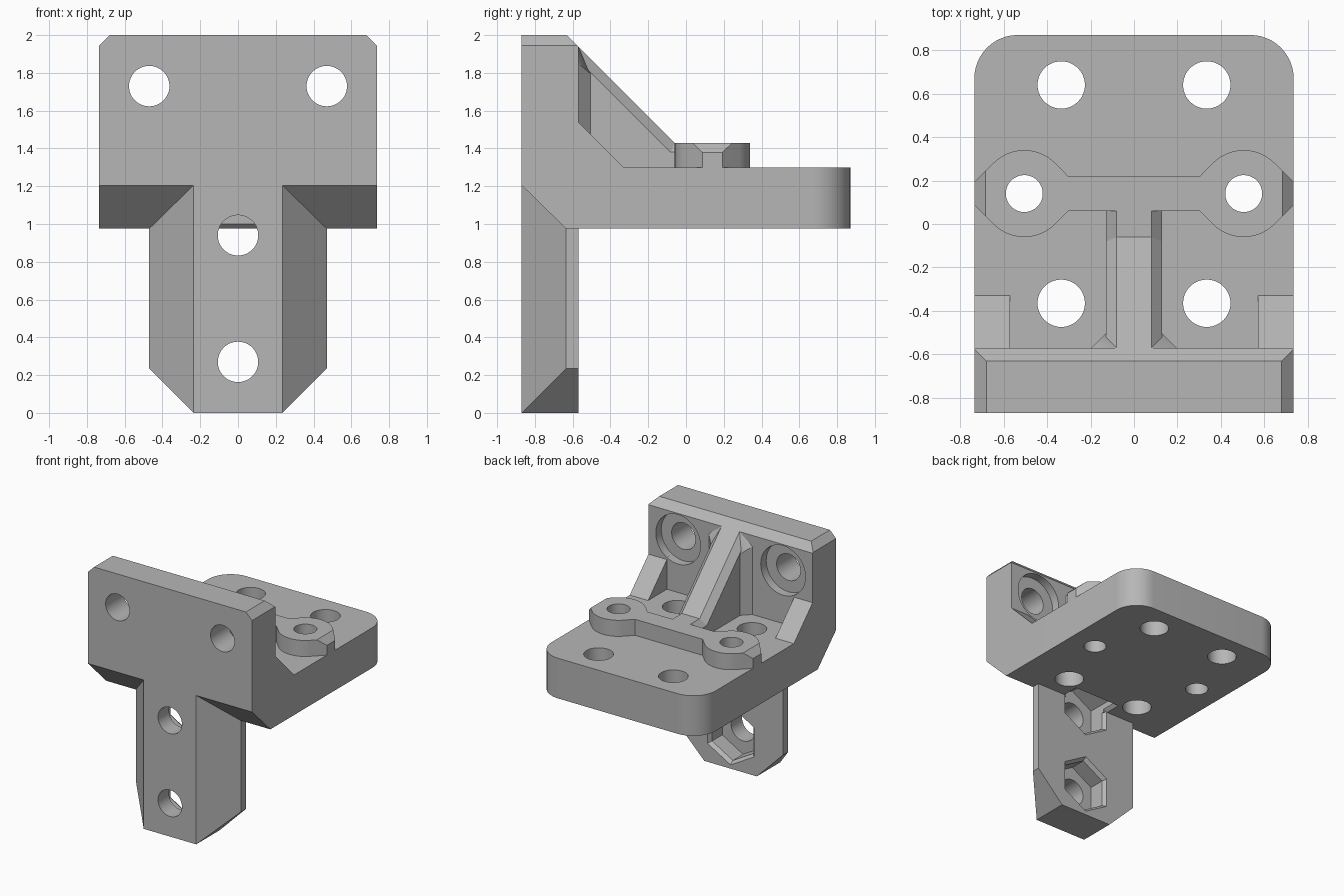
import bpy, bmesh, math
from mathutils import Vector

cube = bpy.data.objects.get("Cube")
if cube:
    bpy.data.objects.remove(cube, do_unlink=True)

GREY = (0.47, 0.47, 0.47, 1)
mat = bpy.data.materials.new("plain_grey")
mat.use_nodes = True
mat.diffuse_color = GREY
mat.node_tree.nodes["Principled BSDF"].inputs["Base Color"].default_value = GREY

W, FRONT, WALL, BACK = 0.735, -0.87, -0.57, 0.87
SHELF_TOP, SHELF_BOT = 1.30, 0.975


def place(axis, a, b, t):
    """Point (a, b) of a profile, set at t along the given axis."""
    return Vector({"x": (t, a, b), "y": (a, t, b), "z": (a, b, t)}[axis])


def finish(name, bm):
    bmesh.ops.recalc_face_normals(bm, faces=bm.faces)
    mesh = bpy.data.meshes.new(name)
    bm.to_mesh(mesh)
    bm.free()
    mesh.materials.append(mat)
    obj = bpy.data.objects.new(name, mesh)
    bpy.context.collection.objects.link(obj)
    return obj


def loft_bm(axis, sections):
    """Skin a row of (position, profile) sections and cap both ends."""
    bm = bmesh.new()
    rings = [[bm.verts.new(place(axis, a, b, t)) for a, b in pts] for t, pts in sections]
    n = len(rings[0])
    for r, s in zip(rings, rings[1:]):
        for i in range(n):
            j = (i + 1) % n
            bm.faces.new((r[i], r[j], s[j], s[i]))
    bm.faces.new(rings[0])
    bm.faces.new(rings[-1])
    return bm


def loft(name, axis, sections):
    return finish(name, loft_bm(axis, sections))


def prism(name, axis, pts, lo, hi):
    return loft(name, axis, [(lo, pts), (hi, pts)])


def ring(a, b, r, n=48, start=0.0):
    return [(a + r * math.cos(start + math.tau * i / n),
             b + r * math.sin(start + math.tau * i / n)) for i in range(n)]


def hull(name, points):
    bm = bmesh.new()
    for p in points:
        bm.verts.new(p)
    bmesh.ops.convex_hull(bm, input=bm.verts)
    bmesh.ops.dissolve_limit(bm, angle_limit=0.01, verts=bm.verts, edges=bm.edges)
    return finish(name, bm)


def cut(obj, cutters):
    for c in cutters:
        mod = obj.modifiers.new("cut", "BOOLEAN")
        mod.operation, mod.solver, mod.object = "DIFFERENCE", "EXACT", c
        bpy.context.view_layer.objects.active = obj
        bpy.ops.object.modifier_apply(modifier=mod.name)


# Wall and shelf as one L-shaped profile with rounded shelf corners
profile = [(FRONT, 1.205), (FRONT, 2), (-0.63, 2), (WALL, 1.94), (WALL, SHELF_TOP),
           (BACK, SHELF_TOP), (BACK, SHELF_BOT), (-0.635, SHELF_BOT)]
bm = loft_bm("x", [(-W, profile), (W, profile)])
corners = [e for e in bm.edges
           if all(v.co.y > BACK - 0.01 for v in e.verts)
           and abs(e.verts[0].co.x - e.verts[1].co.x) < 0.01]
bmesh.ops.bevel(bm, geom=corners, offset=0.2, segments=12, profile=0.5, affect="EDGES")
body = finish("wall_and_shelf", bm)

# Mounting post with chamfered front and clipped lower corners
post_section = [(-0.235, FRONT), (0.235, FRONT), (0.47, -0.635), (0.47, WALL),
                (-0.47, WALL), (-0.47, -0.635)]
post = prism("mounting_post", "z", post_section, 0, 1.205)

# Side gussets
gussets = []
for side, s in (("left", 1), ("right", -1)):
    tri = [(WALL - 0.02, 1.56), (-0.31, 1.28), (WALL - 0.02, 1.28)]
    gussets.append(prism("side_gusset_" + side, "x", tri, s * 0.57, s * W))


# Central rib with chamfered top edges
def rib_profile(drop):
    top = 1.43 - drop
    bend = -0.06 - drop * 0.42
    return [(-0.6, 1.28), (-0.6, top + bend + 0.6), (bend, top), (0.06, top), (0.06, 1.28)]


rib = loft("central_rib", "x", [(-0.13, rib_profile(0.05)), (-0.08, rib_profile(0)),
                                (0.08, rib_profile(0)), (0.13, rib_profile(0.05))])

# Flare joining the rib to the wall
flare_pts = []
for s in (-1, 1):
    for y in (WALL, -0.6):
        flare_pts += [(s * 0.195, y, 1.28), (s * 0.195, y, 1.85), (s * 0.08, y, 1.94)]
    flare_pts += [(s * 0.13, -0.505, 1.28), (s * 0.13, -0.505, 1.795)]
flare = hull("rib_flare", flare_pts)

# Raised bar with a round boss at each end
BX, BY, BR = 0.505, 0.14, 0.2
half = [(0.303, 0.08)]
half += [(BX + BR * math.cos(math.radians(a)) - 0, BR * math.sin(math.radians(a)))
         for a in range(135, 44, -6)]
half += [(W, BR * math.sqrt(2) - (W - BX))]
right = half + [(x, -y) for x, y in reversed(half)]
outline = [(x, BY + y) for x, y in right]
outline += [(-x, BY + y) for x, y in reversed(right)]
# reorder: right boss runs top to bottom, left boss bottom to top
bar = prism("boss_bar", "z", outline, SHELF_TOP - 0.02, 1.43)

# Cutters: shelf holes
shelf_holes = [prism("cutter", "z", ring(s * 0.335, y, 0.109), 0.9, 1.4)
               for s in (-1, 1) for y in (0.64, -0.365)]
boss_holes = [prism("cutter", "z", ring(s * BX, BY, 0.085), 0.9, 1.5) for s in (-1, 1)]

# Cutters: wall holes, counterbores, clipped corners
wall_cuts, bar_clips, post_clips = [], [], []
for s in (-1, 1):
    wall_cuts.append(prism("cutter", "y", ring(s * 0.47, 1.73, 0.107), -1, -0.5))
    wall_cuts.append(prism("cutter", "y", ring(s * 0.47, 1.73, 0.2), -0.64, -0.5))
    wall_cuts.append(prism("cutter", "y", [(s * 0.58, 2.1), (s * 0.835, 1.845),
                                           (s * 0.835, 2.1)], -1, -0.4))
    bar_clips.append(prism("cutter", "y", [(s * 0.58, 1.53), (s * 0.785, 1.33),
                                           (s * 0.785, 1.53)], -0.2, 0.5))
    post_clips.append(prism("cutter", "y", [(s * 0.135, -0.1), (s * 0.57, 0.335),
                                            (s * 0.57, -0.1)], -1, -0.4))

# Cutters: post bolt holes and flared hexagonal nut pockets
post_cuts = []
for z in (0.27, 0.94):
    post_cuts.append(prism("cutter", "y", ring(0, z, 0.107), -1, -0.65))
    hexes = [(y, ring(0, z, r, 6, math.pi / 6))
             for y, r in ((-0.73, 0.215), (-0.6, 0.215), (-0.54, 0.265))]
    post_cuts.append(loft("cutter", "y", hexes))
upper_hex = prism("cutter", "y", ring(0, 0.94, 0.215, 6, math.pi / 6), -0.73, -0.46)


def notch(x, y):
    return [(-x, -0.58), (x, -0.58), (x, y), (-x, y)]


notch_lip = loft("cutter", "z", [(0.95, notch(0.236, -0.41)), (1.0, notch(0.186, -0.46))])

cut(body, shelf_holes + boss_holes + wall_cuts + [post_cuts[2], upper_hex, notch_lip])
cut(post, post_clips + post_cuts + [upper_hex])
cut(bar, boss_holes + bar_clips)

for c in [o for o in bpy.data.objects if o.name.startswith("cutter")]:
    bpy.data.objects.remove(c, do_unlink=True)

# Smooth round surfaces, keep hard edges
for obj in [body, post, rib, flare, bar] + gussets:
    bpy.ops.object.select_all(action="DESELECT")
    obj.select_set(True)
    bpy.context.view_layer.objects.active = obj
    bpy.ops.object.shade_smooth_by_angle(angle=math.radians(25))
